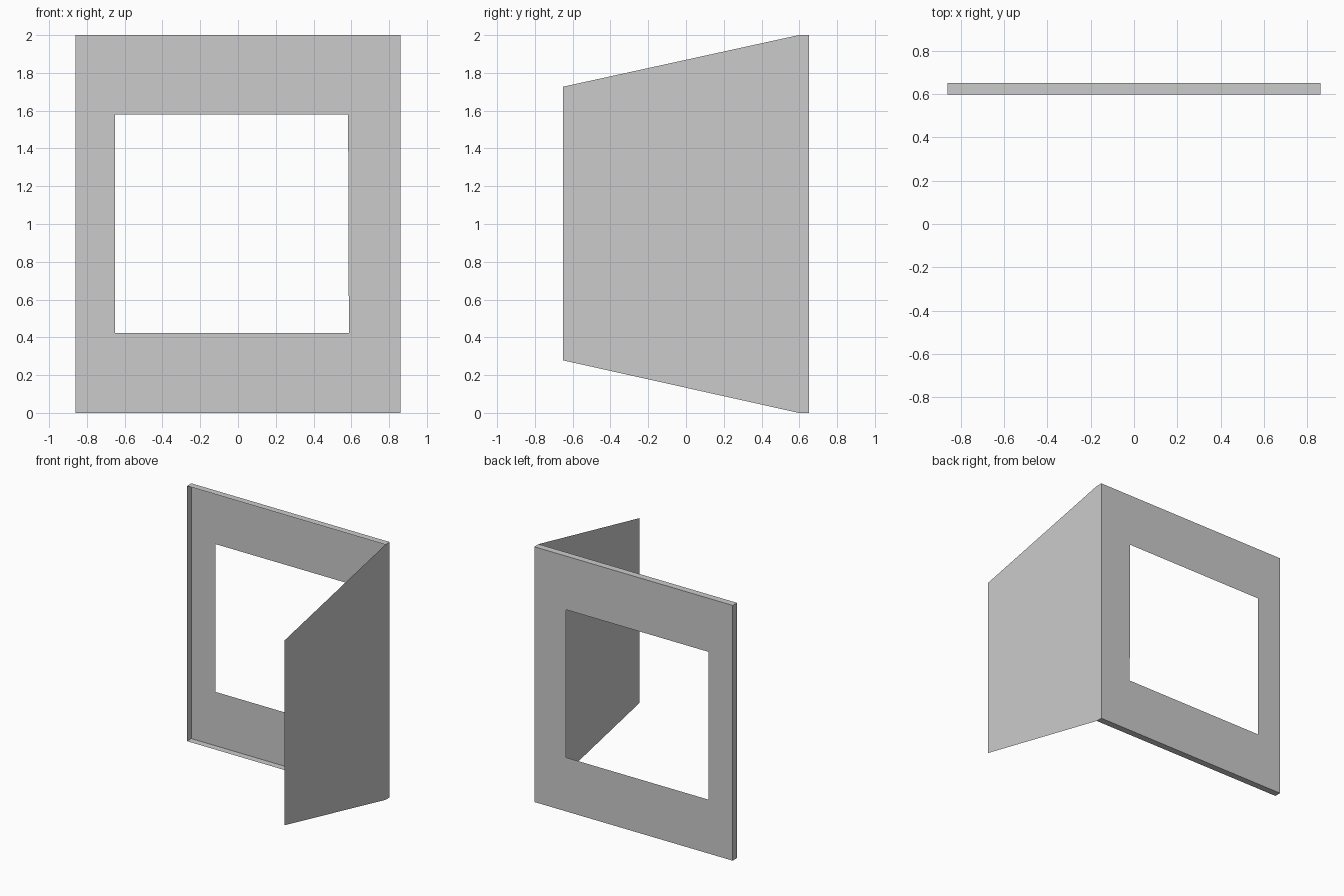
import bpy

if "Cube" in bpy.data.objects:
    bpy.data.objects.remove(bpy.data.objects["Cube"])

W, H = 0.86, 2.0            # half width, height
YB, YF, YE = 0.65, 0.597, -0.65   # back plate, skirt edge, wing tip

grey = bpy.data.materials.new("light grey")
grey.diffuse_color = (0.6, 0.6, 0.6, 1)
grey.use_nodes = True
grey.node_tree.nodes["Principled BSDF"].inputs["Base Color"].default_value = grey.diffuse_color


def sheet(name, verts, faces):
    me = bpy.data.meshes.new(name)
    me.from_pydata(verts, [], faces)
    me.materials.append(grey)
    ob = bpy.data.objects.new(name, me)
    bpy.context.collection.objects.link(ob)
    return ob


# Back plate with a window opening, as a ring of four faces
outer = [(-W, YB, 0), (W, YB, 0), (W, YB, H), (-W, YB, H)]
inner = [(-0.65, YB, 0.422), (0.587, YB, 0.422), (0.583, YB, 1.58), (-0.65, YB, 1.58)]
ring = [(i, 4 + i, 4 + (i + 1) % 4, (i + 1) % 4) for i in range(4)]
sheet("window_wall", outer + inner, ring)

# Thin rim folded forward along the bottom, top and left edges
front = [(x, YF, z) for x, _, z in outer]
sheet("wall_rim", outer + front,
      [(i, (i + 1) % 4, 4 + (i + 1) % 4, 4 + i) for i in (0, 2, 3)])

# Tapered side wing, a single sheet along the right edge
wing = [(YB, 0), (YB, H), (YF, H), (YE, 1.727), (YE, 0.278), (YF, 0)]
sheet("side_wing", [(W, y, z) for y, z in wing], [tuple(range(6))])
